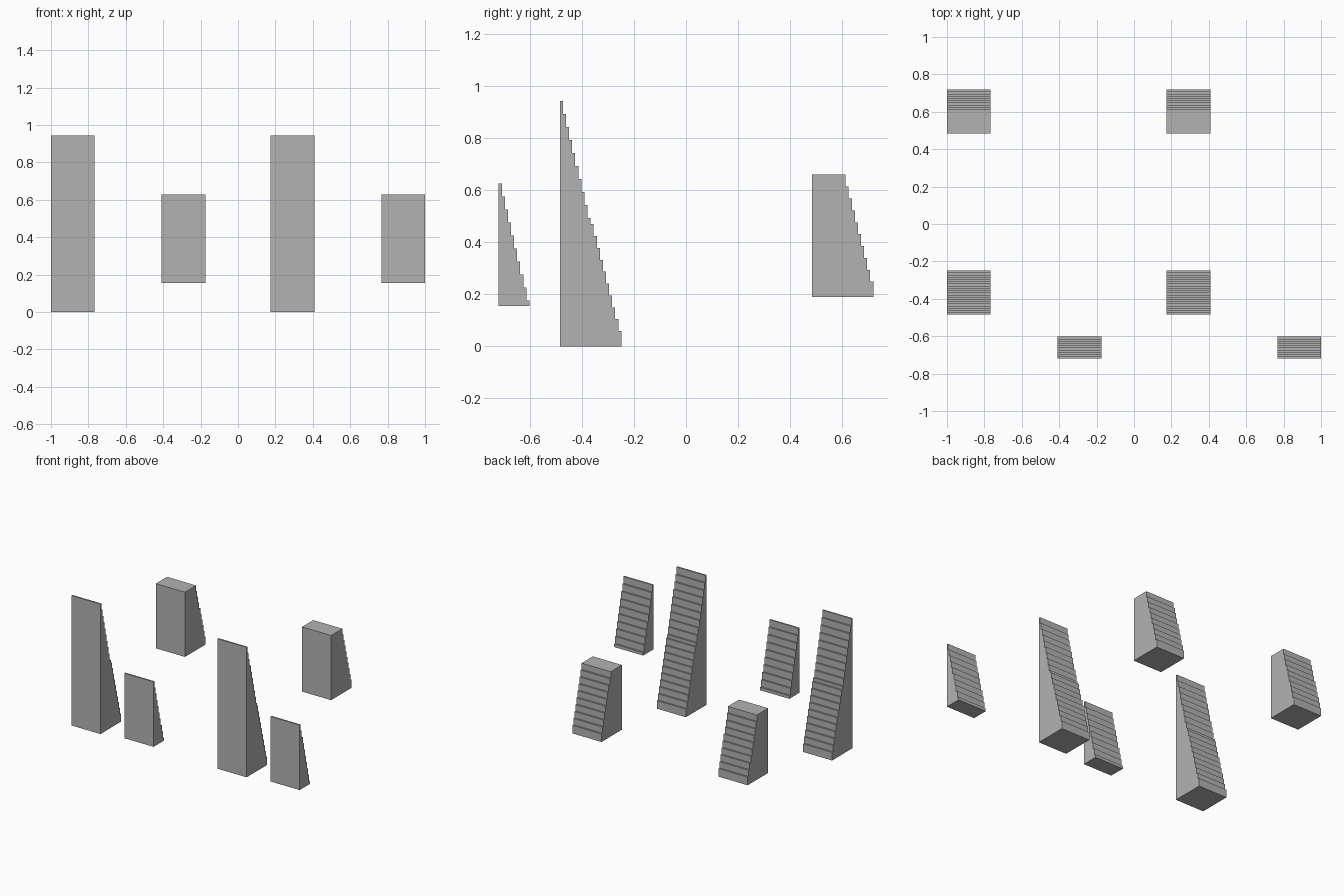
import bpy, bmesh

if "Cube" in bpy.data.objects:
    bpy.data.objects.remove(bpy.data.objects["Cube"])

grey = bpy.data.materials.new("concrete grey")
grey.diffuse_color = (0.45, 0.45, 0.45, 1)
grey.use_nodes = True
grey.node_tree.nodes["Principled BSDF"].inputs["Base Color"].default_value = grey.diffuse_color

WIDTH = 0.234    # width of every flight
TREAD = 0.01183  # depth of one step


def flight(name, x, y_front, z_base, y_first, tops):
    """Stepped side profile, highest step first, extruded along x."""
    outline = [(y_front, z_base), (y_front, tops[0])]
    y = y_first
    for i, top in enumerate(tops):
        outline.append((y, top))
        below = tops[i + 1] if i + 1 < len(tops) else z_base
        outline.append((y, below))
        y += TREAD
    bm = bmesh.new()
    face = bm.faces.new([bm.verts.new((x, py, pz)) for py, pz in outline])
    new = bmesh.ops.extrude_face_region(bm, geom=[face])["geom"]
    bmesh.ops.translate(bm, vec=(WIDTH, 0, 0),
                        verts=[v for v in new if isinstance(v, bmesh.types.BMVert)])
    bmesh.ops.recalc_face_normals(bm, faces=bm.faces)
    mesh = bpy.data.meshes.new(name)
    bm.to_mesh(mesh)
    bm.free()
    mesh.materials.append(grey)
    bpy.context.collection.objects.link(bpy.data.objects.new(name, mesh))


# Step heights: steep upper half, slightly shallower lower half
upper = [0.472 - 0.05 * i for i in range(10)]
lower = [0.470 - 0.0457 * i for i in range(10)]

for side, x in (("left", -1.0), ("right", 0.175)):
    # Full flight: upper half stacked on lower half
    flight("tall_stair_" + side, x, -0.485, 0, -0.485 + TREAD,
           [0.472 + h for h in upper] + lower)
    # Lower half, with a deep landing on top
    flight("landing_stair_" + side, x, 0.485, 0.19, 0.72 - 9 * TREAD,
           [0.19 + h for h in lower])
    # Upper half on its own, offset to the side
    flight("short_stair_" + side, x + 0.591, -0.72, 0.155, -0.72 + TREAD,
           [0.155 + h for h in upper])
